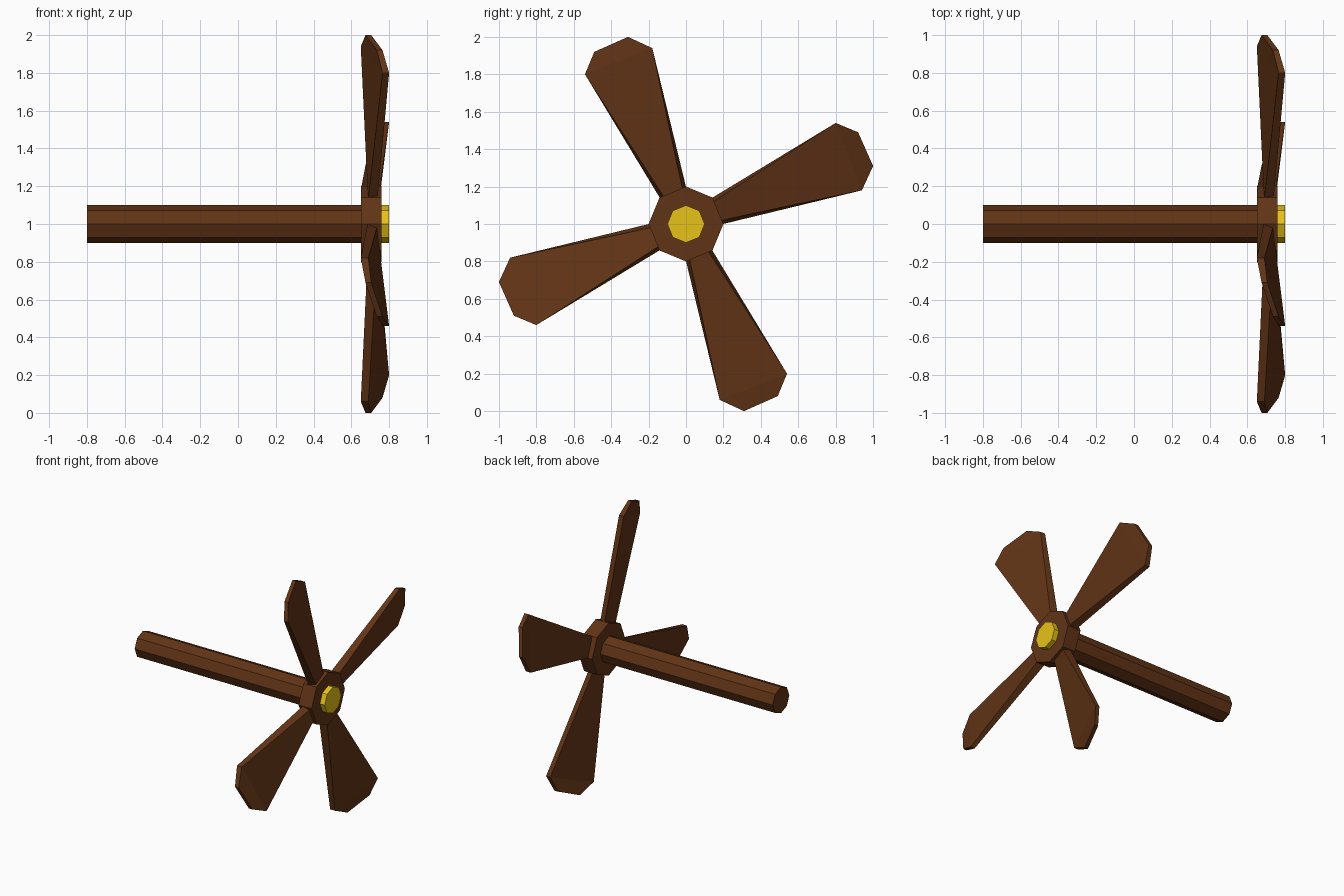
import bpy, bmesh, math
from mathutils import Matrix, Vector

if "Cube" in bpy.data.objects:
    bpy.data.objects.remove(bpy.data.objects["Cube"])

CENTRE_Z = 1.0


def material(name, rgb):
    m = bpy.data.materials.new(name)
    m.diffuse_color = (*rgb, 1)
    m.use_nodes = True
    m.node_tree.nodes["Principled BSDF"].inputs["Base Color"].default_value = m.diffuse_color
    return m


BROWN = material("dark_wood", (0.12, 0.034, 0.008))
YELLOW = material("brass", (0.8, 0.54, 0.01))


def octagon_bar(name, x0, x1, radius, mat):
    """Eight-sided prism along x with a corner pointing straight up."""
    bpy.ops.mesh.primitive_cylinder_add(
        vertices=8, radius=radius, depth=x1 - x0,
        location=((x0 + x1) / 2, 0, CENTRE_Z), rotation=(0, math.pi / 2, 0))
    ob = bpy.context.object
    ob.name = name
    ob.data.materials.append(mat)
    return ob


# Axle, hub and end cap
octagon_bar("axle", -0.8, 0.66, 0.1, BROWN)
octagon_bar("hub", 0.65, 0.76, 0.2, BROWN)
octagon_bar("end_cap", 0.75, 0.8, 0.1, YELLOW)

# Twisted blade outline, (x, y, z) about the hub centre: front and back sides
FRONT = [(0.735, -0.02, 0.19), (0.69, -0.18, 0.94), (0.705, -0.31, 1.0),
         (0.765, -0.49, 0.92), (0.8, -0.54, 0.8), (0.74, -0.12, 0.148)]
BACK = [(0.685, 0.0, 0.198), (0.65, -0.18, 0.94), (0.675, -0.31, 1.0),
        (0.735, -0.49, 0.92), (0.765, -0.54, 0.8), (0.69, -0.14, 0.14)]


def blade(index):
    bm = bmesh.new()
    front = [bm.verts.new(p) for p in FRONT]
    back = [bm.verts.new(p) for p in BACK]
    # front and back: root-to-shoulder panel plus the tip panel
    for ring in (front, back):
        bm.faces.new((ring[0], ring[1], ring[4], ring[5]))
        bm.faces.new(ring[1:5])
    # rim around the outline
    for i in range(6):
        j = (i + 1) % 6
        bm.faces.new((front[i], front[j], back[j], back[i]))
    bmesh.ops.recalc_face_normals(bm, faces=bm.faces)
    bm.transform(Matrix.Rotation(index * math.pi / 2, 4, 'X'))
    me = bpy.data.meshes.new(f"blade_{index + 1}")
    bm.to_mesh(me)
    bm.free()
    me.materials.append(BROWN)
    ob = bpy.data.objects.new(me.name, me)
    ob.location = Vector((0, 0, CENTRE_Z))
    bpy.context.collection.objects.link(ob)


# Four blades around the hub
for k in range(4):
    blade(k)
